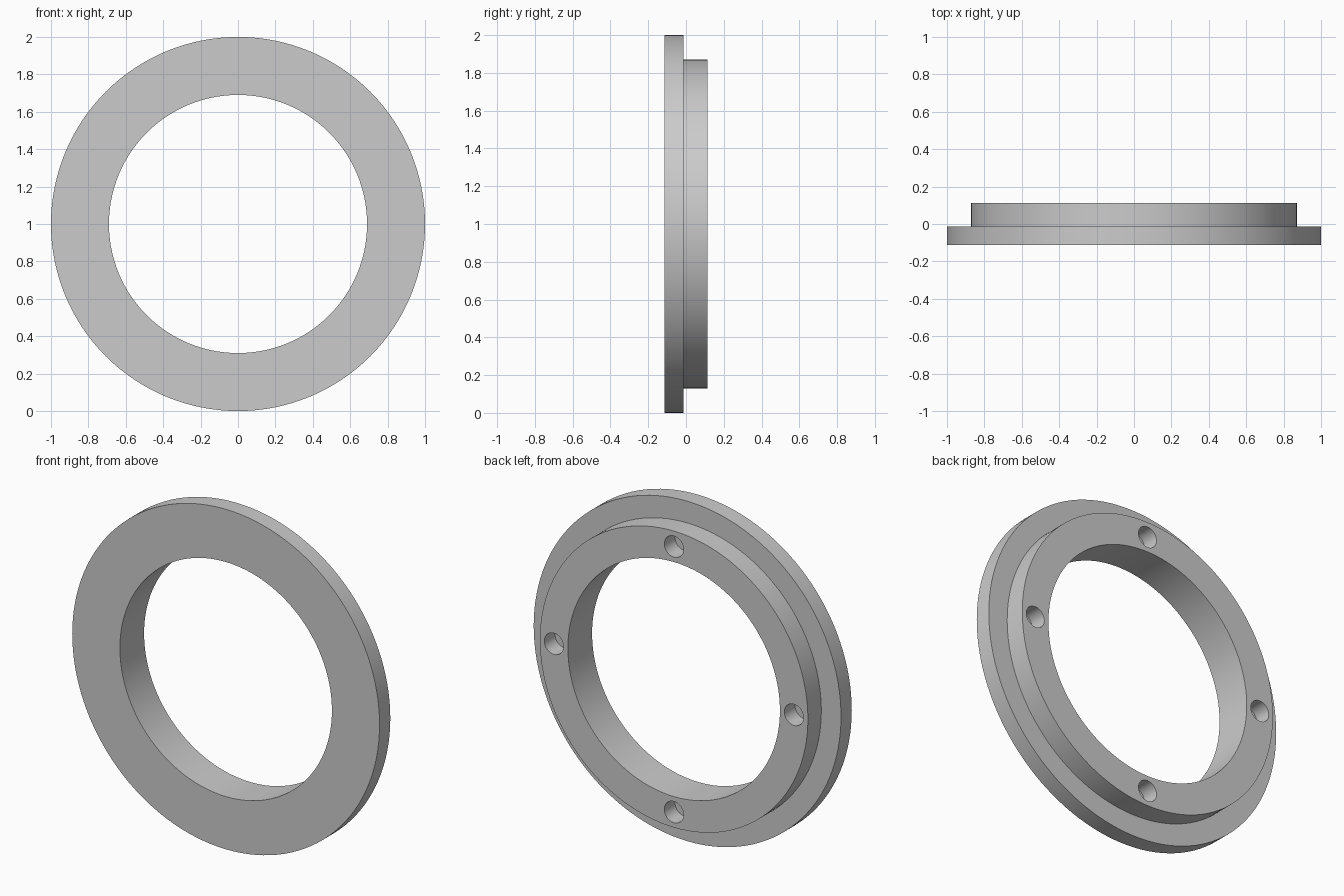
import bpy
import bmesh
from math import cos, sin, pi, radians
from mathutils import Matrix, Vector

cube = bpy.data.objects.get("Cube")
if cube:
    bpy.data.objects.remove(cube, do_unlink=True)

CENTRE = Vector((0, 0, 1))
FRONT, STEP, BACK = -0.1125, -0.0125, 0.1125
BORE, BOSS, FLANGE = 0.69, 0.872, 1.0
HOLE_RADIUS, HOLE_DEPTH = 0.0625, 0.1
HOLE_CIRCLE = (BORE + BOSS) / 2

# Single grey material
grey = bpy.data.materials.new("plain grey")
grey.use_nodes = True
grey.diffuse_color = (0.6, 0.6, 0.6, 1)
grey.node_tree.nodes["Principled BSDF"].inputs["Base Color"].default_value = (0.6, 0.6, 0.6, 1)


def make_object(name, bm):
    bmesh.ops.recalc_face_normals(bm, faces=bm.faces)
    mesh = bpy.data.meshes.new(name)
    bm.to_mesh(mesh)
    bm.free()
    mesh.materials.append(grey)
    obj = bpy.data.objects.new(name, mesh)
    bpy.context.collection.objects.link(obj)
    return obj


# Stepped ring: section (radius, y) turned about the y axis
section = [(BORE, FRONT), (FLANGE, FRONT), (FLANGE, STEP),
           (BOSS, STEP), (BOSS, BACK), (BORE, BACK)]
bm = bmesh.new()
verts = [bm.verts.new((r, y, CENTRE.z)) for r, y in section]
edges = [bm.edges.new((v, verts[i - 1])) for i, v in enumerate(verts)]
bmesh.ops.spin(bm, geom=verts + edges, cent=CENTRE, axis=(0, 1, 0),
               angle=2 * pi, steps=128, use_duplicate=False)
bmesh.ops.remove_doubles(bm, verts=bm.verts, dist=0.0001)
ring = make_object("flanged_ring", bm)

# Four blind holes drilled into the back face
bm = bmesh.new()
for k in range(4):
    a = k * pi / 2
    place = Matrix.Translation((HOLE_CIRCLE * cos(a), BACK, 1 + HOLE_CIRCLE * sin(a)))
    bmesh.ops.create_cone(bm, cap_ends=True, segments=32, radius1=HOLE_RADIUS,
                          radius2=HOLE_RADIUS, depth=2 * HOLE_DEPTH,
                          matrix=place @ Matrix.Rotation(pi / 2, 4, 'X'))
drill = make_object("hole_cutter", bm)
drill.hide_render = True

cut = ring.modifiers.new("blind_holes", 'BOOLEAN')
cut.operation = 'DIFFERENCE'
cut.solver = 'EXACT'
cut.object = drill

bpy.ops.object.select_all(action='DESELECT')
bpy.context.view_layer.objects.active = ring
ring.select_set(True)
bpy.ops.object.modifier_apply(modifier=cut.name)
bpy.data.objects.remove(drill, do_unlink=True)
bpy.ops.object.shade_smooth_by_angle(angle=radians(30))
